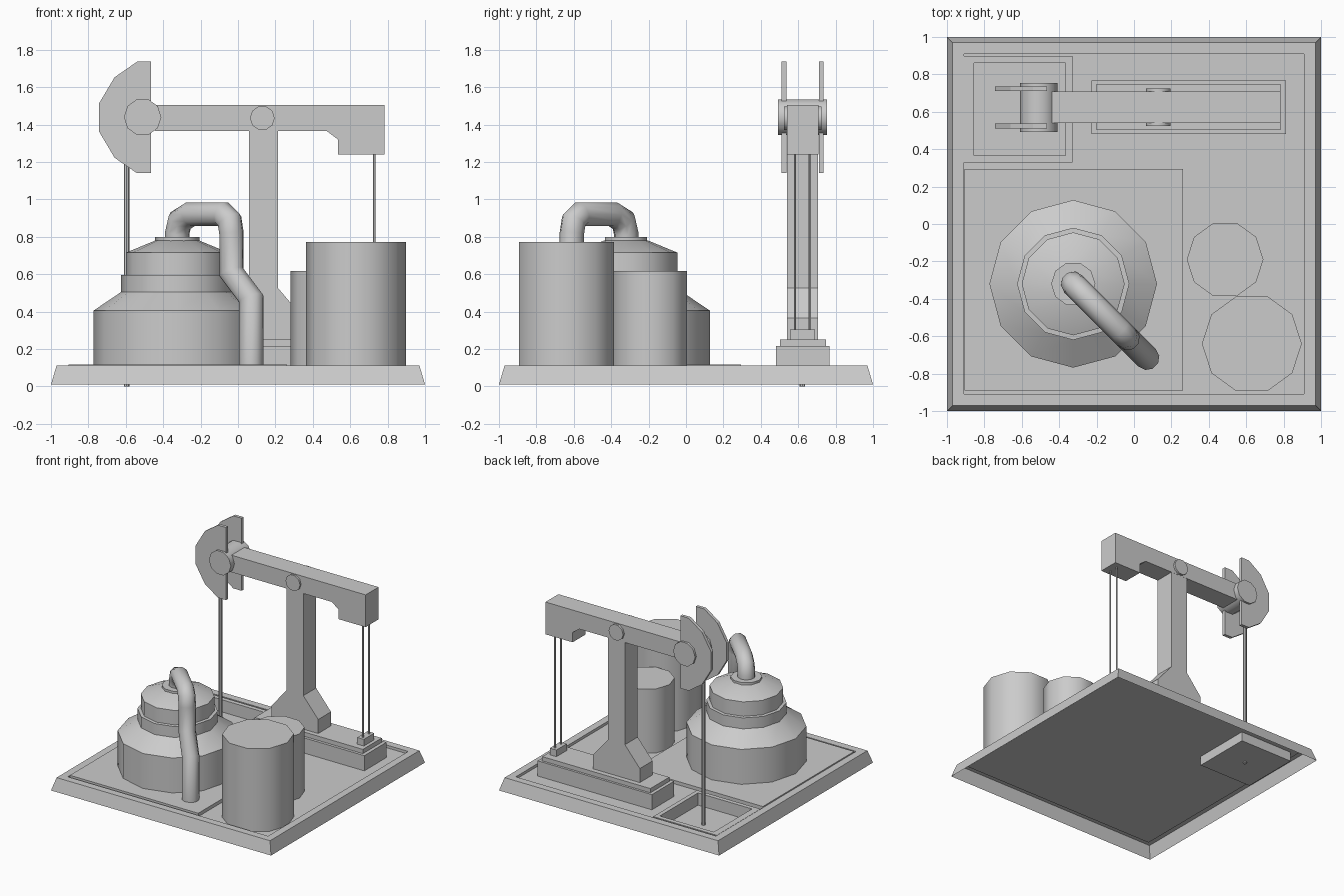
import bpy, bmesh, math
from mathutils import Vector

cube = bpy.data.objects.get("Cube")
if cube:
    bpy.data.objects.remove(cube, do_unlink=True)

grey = bpy.data.materials.new("plain_grey")
grey.use_nodes = True
grey.diffuse_color = (0.6, 0.6, 0.6, 1)
grey.node_tree.nodes["Principled BSDF"].inputs["Base Color"].default_value = (0.6, 0.6, 0.6, 1)


def finish(name, bm, smooth=False, solid=True):
    if solid:
        bmesh.ops.recalc_face_normals(bm, faces=bm.faces)
    mesh = bpy.data.meshes.new(name)
    bm.to_mesh(mesh)
    bm.free()
    mesh.materials.append(grey)
    obj = bpy.data.objects.new(name, mesh)
    bpy.context.collection.objects.link(obj)
    if smooth:
        bpy.ops.object.select_all(action='DESELECT')
        obj.select_set(True)
        bpy.context.view_layer.objects.active = obj
        bpy.ops.object.shade_smooth_by_angle(angle=math.radians(40))
    return obj


def loft(name, loops, cap_start=True, cap_end=True, smooth=False, solid=True):
    """Skin a stack of closed point loops."""
    bm = bmesh.new()
    rings = [[bm.verts.new(p) for p in loop] for loop in loops]
    n = len(rings[0])
    for a, b in zip(rings, rings[1:]):
        for i in range(n):
            j = (i + 1) % n
            bm.faces.new((a[i], a[j], b[j], b[i]))
    if cap_start:
        bm.faces.new(rings[0][::-1])
    if cap_end:
        bm.faces.new(rings[-1])
    return finish(name, bm, smooth, solid)


def rect(x0, x1, y0, y1, z):
    return [(x0, y0, z), (x1, y0, z), (x1, y1, z), (x0, y1, z)]


def box(name, x0, x1, y0, y1, z0, z1):
    return loft(name, [rect(x0, x1, y0, y1, z0), rect(x0, x1, y0, y1, z1)])


def circle(r, sides):
    return [(r * math.cos(math.tau * i / sides), r * math.sin(math.tau * i / sides))
            for i in range(sides)]


def lathe(name, cx, cy, profile, sides):
    loops = [[(cx + x, cy + y, z) for x, y in circle(r, sides)] for r, z in profile]
    return loft(name, loops, smooth=True)


def prism(name, outline, y0, y1, smooth=False):
    """Extrude an x-z outline along y."""
    return loft(name, [[(x, y, z) for x, z in outline] for y in (y0, y1)], smooth=smooth)


def disc(name, cx, cz, r, y0, y1):
    return prism(name, [(cx + x, cz + z) for x, z in circle(r, 10)], y0, y1, True)


# Base: open-bottomed tray with sloped sides and a sunken floor
FLOOR, RIM = 0.09, 0.112
loft("base_rim", [rect(-s, s, -s, s, z) for s, z in
                  ((1, 0.01), (0.97, RIM), (0.91, RIM), (0.91, FLOOR))],
     cap_start=False, cap_end=False, solid=False)

# Floor around the square pit
bm = bmesh.new()
xs, ys = (-0.91, -0.855, -0.365, 0.91), (-0.91, 0.365, 0.86, 0.91)
for i in range(3):
    for j in range(3):
        if (i, j) != (1, 1):
            bm.faces.new([bm.verts.new(p) for p in rect(xs[i], xs[i + 1], ys[j], ys[j + 1], FLOOR)])
bmesh.ops.remove_doubles(bm, verts=bm.verts, dist=0.0001)
finish("base_floor", bm, solid=False)

# Pit with raised kerb
loft("well_pit", [rect(-0.908, -0.33, 0.33, 0.897, FLOOR),
                  rect(-0.908, -0.33, 0.33, 0.897, RIM),
                  rect(-0.855, -0.365, 0.365, 0.86, RIM),
                  rect(-0.855, -0.365, 0.365, 0.86, 0.012)],
     cap_start=False, solid=False)

box("vessel_slab", -0.905, 0.262, -0.89, 0.295, FLOOR, 0.118)

# Vessel with stepped shoulders
lathe("vessel", -0.325, -0.32, [
    (0.448, 0.1), (0.448, 0.405), (0.3, 0.505), (0.3, 0.595), (0.275, 0.597),
    (0.275, 0.715), (0.118, 0.78)], 12)
lathe("vessel_cap", -0.325, -0.32, [(0.118, 0.775), (0.118, 0.798)], 10)

# Storage tanks
lathe("large_tank", 0.63, -0.64, [(0.267, FLOOR), (0.267, 0.772)], 10)
lathe("small_tank", 0.487, -0.19, [(0.205, FLOOR), (0.205, 0.617)], 10)

# Outlet pipe: mitred sweep in a diagonal vertical plane
path = [(0, 0.78), (0, 0.82), (0.015, 0.885), (0.07, 0.92), (0.245, 0.92), (0.28, 0.885),
        (0.29, 0.82), (0.29, 0.61), (0.395, 0.47), (0.395, FLOOR)]
points = [Vector((-0.325 + t, -0.32 - t, z)) for t, z in path]
normal = Vector((1, 1, 0)).normalized()
rings = []
for i, p in enumerate(points):
    before = (p - points[max(i - 1, 0)]).normalized()
    after = (points[min(i + 1, len(points) - 1)] - p).normalized()
    along = (before + after).normalized()
    stretch = 1 / max(along.dot(after), along.dot(before), 0.5)
    side = along.cross(normal) * stretch
    rings.append([p + normal * a + side * b for a, b in circle(0.066, 10)])
loft("outlet_pipe", rings, smooth=True)

# Pump plinth
box("plinth_lower", -0.227, 0.812, 0.48, 0.767, FLOOR, 0.215)
box("plinth_upper", -0.2, 0.783, 0.503, 0.748, 0.215, 0.25)
box("rod_anchor", 0.695, 0.755, 0.555, 0.69, 0.25, 0.305)

# Post with flared foot
left, right, flare = 0.06, 0.215, 0.135
prism("pump_post", [(left - flare, 0.25), (right + flare, 0.25), (right + flare, 0.365),
                    (right, 0.525), (right, 1.37), (left, 1.37), (left, 0.525),
                    (left - flare, 0.365)], 0.541, 0.707)

# Walking beam with drop block at the tail
prism("walking_beam", [(-0.445, 1.365), (0.475, 1.365), (0.535, 1.32), (0.535, 1.24),
                       (0.782, 1.24), (0.782, 1.505), (-0.445, 1.505)], 0.54, 0.708)
disc("beam_pivot", 0.13, 1.435, 0.066, 0.525, 0.725)
disc("head_hub", -0.51, 1.44, 0.1, 0.493, 0.753)

# Twin curved head plates, outline mirrored about the beam axis
upper = [(-0.465, 0.298), (-0.54, 0.298), (-0.66, 0.215), (-0.743, 0.075)]
outline = [(x, 1.438 + h) for x, h in upper] + [(x, 1.438 - h) for x, h in reversed(upper)]
for name, y in (("front_head_plate", 0.51), ("back_head_plate", 0.71)):
    prism(name, outline, y, y + 0.026)

# Rods
lathe("well_rod", -0.595, 0.622, [(0.015, 0), (0.015, 1.42)], 8)
for name, y in (("front_tail_rod", 0.583), ("back_tail_rod", 0.661)):
    lathe(name, 0.728, y, [(0.007, 0.3), (0.007, 1.25)], 6)
